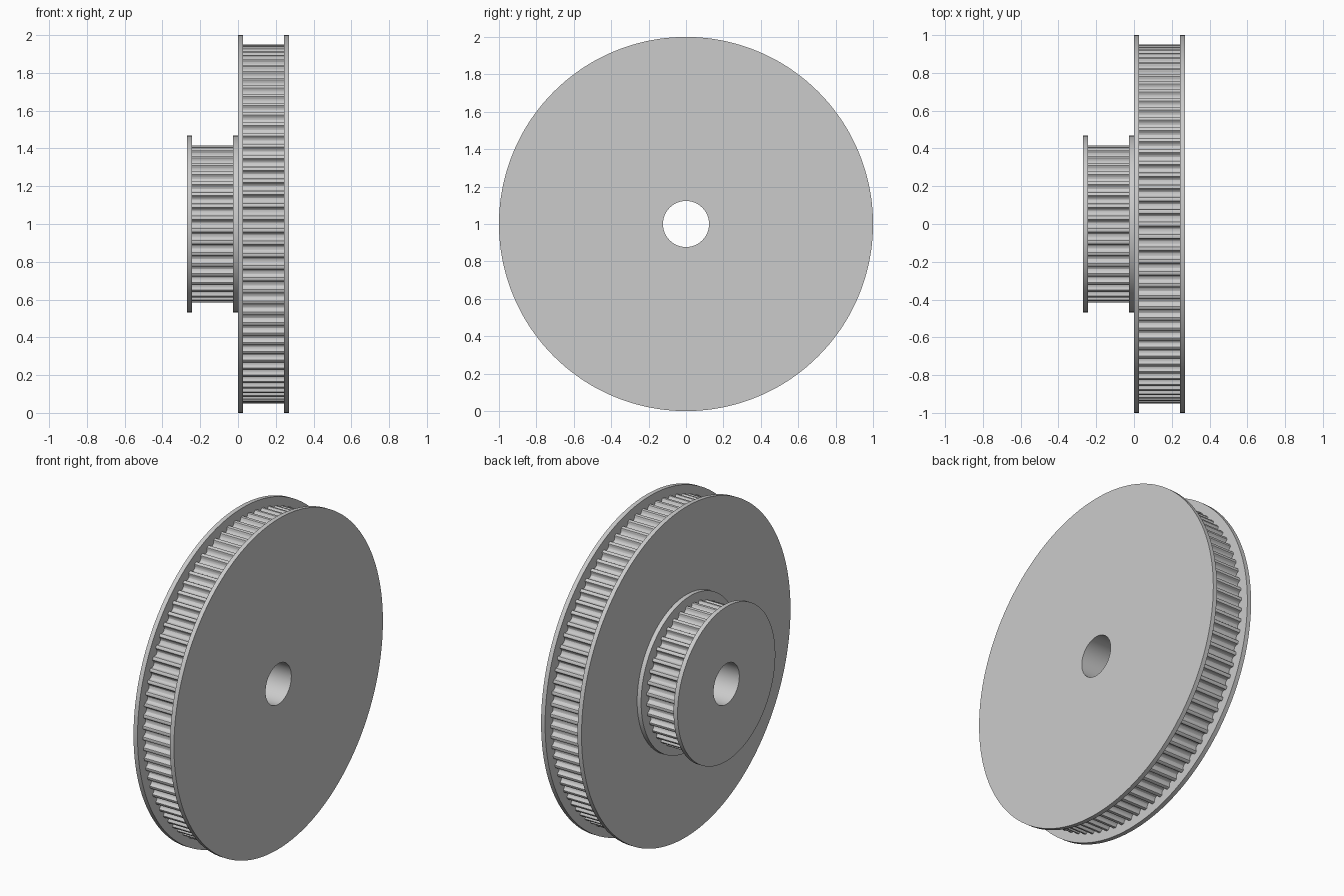
import bpy, bmesh, math

if "Cube" in bpy.data.objects:
    bpy.data.objects.remove(bpy.data.objects["Cube"], do_unlink=True)

# One plain grey for everything
grey = bpy.data.materials.new("plain grey")
grey.use_nodes = True
grey.diffuse_color = (0.6, 0.6, 0.6, 1)
grey.node_tree.nodes["Principled BSDF"].inputs["Base Color"].default_value = (0.6, 0.6, 0.6, 1)

BORE = 0.123       # shaft hole radius
LIP = 0.0268       # flange thickness
WIDTH = 0.271      # full width of one pulley
BIG_R, SMALL_R = 1.0, 0.4677
FLANGE_H = 0.0502  # flange height above the teeth
PITCH = 0.0669     # belt tooth spacing

# Half of a rounded belt groove: (offset from its middle, depth)
HALF = [(0.0, 0.0256), (0.0094, 0.0237), (0.0167, 0.0181), (0.0203, 0.0115),
        (0.0219, 0.0044), (0.0240, 0.0012), (0.0275, 0.0)]
GROOVE = [(-o, d) for o, d in reversed(HALF[1:])] + HALF


def pulley(name, teeth, stations):
    """Lathe around x; each station is (x, radius, toothed)."""
    body_r = max(r for _, r, _ in stations) - FLANGE_H
    step = 2 * math.pi / teeth
    samples = [(math.pi + i * step + o / PITCH * step, d)
               for i in range(teeth) for o, d in GROOVE]
    bm = bmesh.new()
    rings = []
    for x, r, toothed in stations:
        ring = []
        for angle, depth in samples:
            rad = body_r - depth if toothed else r
            ring.append(bm.verts.new((x, rad * math.cos(angle), 1 + rad * math.sin(angle))))
        rings.append(ring)
    count = len(samples)
    for a, b in zip(rings, rings[1:]):
        for i in range(count):
            j = (i + 1) % count
            bm.faces.new((a[i], b[i], b[j], a[j]))
    bmesh.ops.recalc_face_normals(bm, faces=bm.faces)
    # Turn the skin outward: the face furthest along x decides
    end = max(bm.faces, key=lambda f: abs(f.calc_center_median().x) * (abs(f.normal.x) > 0.9))
    if end.normal.x * end.calc_center_median().x < 0:
        bmesh.ops.reverse_faces(bm, faces=bm.faces)
    mesh = bpy.data.meshes.new(name)
    bm.to_mesh(mesh)
    bm.free()
    mesh.materials.append(grey)
    obj = bpy.data.objects.new(name, mesh)
    bpy.context.collection.objects.link(obj)
    bpy.ops.object.select_all(action='DESELECT')
    obj.select_set(True)
    bpy.context.view_layer.objects.active = obj
    bpy.ops.object.shade_smooth_by_angle(angle=math.radians(25))


def stations(side, radius, inner):
    """Section from the joint at x = 0 outwards, then back along the bore."""
    return [(side * x, r, t) for x, r, t in (
        (0, inner, False), (0, radius, False),
        (LIP, radius, False), (LIP, 0, True),
        (WIDTH - LIP, 0, True), (WIDTH - LIP, radius, False),
        (WIDTH, radius, False), (WIDTH, BORE, False), (0, BORE, False))]


# The large wheel's joint face starts at the small flange; the small wheel is open there
pulley("large_pulley", 90, stations(1, BIG_R, SMALL_R))
pulley("small_pulley", 40, stations(-1, SMALL_R, BORE)[1:])
